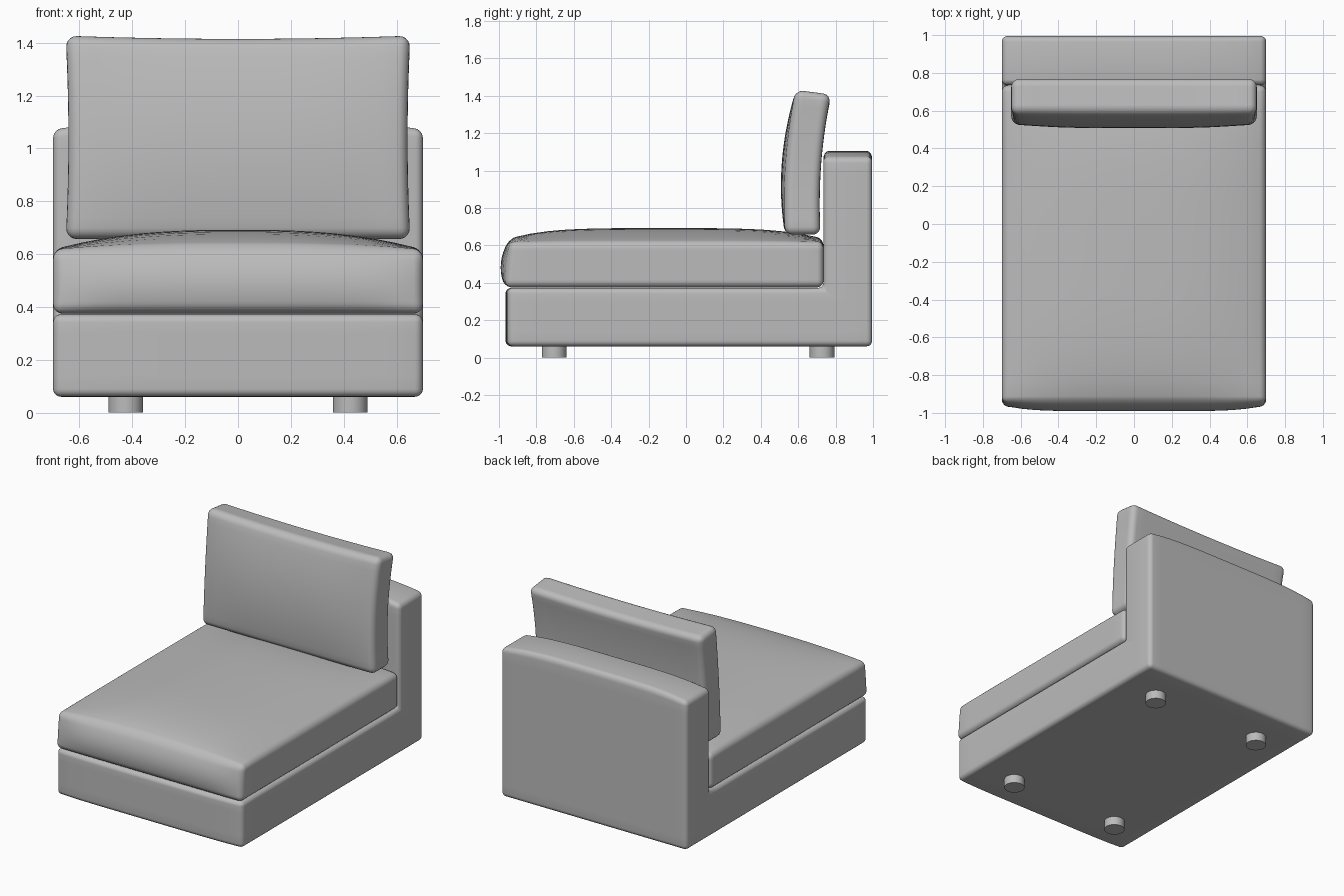
import bpy, bmesh, math
from mathutils import Vector

cube = bpy.data.objects.get("Cube")
if cube:
    bpy.data.objects.remove(cube, do_unlink=True)

fabric = bpy.data.materials.new("grey fabric")
fabric.use_nodes = True
GREY = (0.5, 0.5, 0.5, 1)
fabric.diffuse_color = GREY
fabric.node_tree.nodes["Principled BSDF"].inputs["Base Color"].default_value = GREY


def finish(bm, name, angle=60):
    bmesh.ops.recalc_face_normals(bm, faces=bm.faces)
    mesh = bpy.data.meshes.new(name)
    bm.to_mesh(mesh)
    bm.free()
    mesh.materials.append(fabric)
    obj = bpy.data.objects.new(name, mesh)
    bpy.context.collection.objects.link(obj)
    bpy.ops.object.select_all(action="DESELECT")
    obj.select_set(True)
    bpy.context.view_layer.objects.active = obj
    bpy.ops.object.shade_smooth_by_angle(angle=math.radians(angle))
    return obj


def padded(name, half_width, profile, radius, shape, cuts=18):
    """Extrude a side profile across x, round its edges, slice it finely and shape it."""
    bm = bmesh.new()
    face = bm.faces.new([bm.verts.new((-half_width, y, z)) for y, z in profile])
    side = bmesh.ops.extrude_face_region(bm, geom=[face])["geom"]
    verts = [g for g in side if isinstance(g, bmesh.types.BMVert)]
    bmesh.ops.translate(bm, verts=verts, vec=(2 * half_width, 0, 0))
    bmesh.ops.recalc_face_normals(bm, faces=bm.faces)
    bmesh.ops.bevel(bm, geom=bm.edges[:], offset=radius, segments=5,
                    profile=0.5, affect="EDGES", clamp_overlap=True)
    lo = [min(v.co[i] for v in bm.verts) for i in range(3)]
    hi = [max(v.co[i] for v in bm.verts) for i in range(3)]
    for axis in range(3):
        normal = Vector([float(i == axis) for i in range(3)])
        a, b = lo[axis] + radius, hi[axis] - radius
        for k in range(1, cuts):
            point = normal * (a + (b - a) * k / cuts)
            bmesh.ops.bisect_plane(bm, geom=bm.verts[:] + bm.edges[:] + bm.faces[:],
                                   plane_co=point, plane_no=normal, dist=1e-5)
    # Coordinates run from -1 to 1 across the part
    for v in bm.verts:
        u = [2 * (v.co[i] - lo[i]) / (hi[i] - lo[i]) - 1 for i in range(3)]
        v.co += Vector(shape(*u))
    return finish(bm, name)


def dome(t, power=2):
    return max(0.0, 1 - abs(t) ** power)


def box(y0, y1, z0, z1):
    return [(y0, z0), (y1, z0), (y1, z1), (y0, z1)]


# L-shaped frame: base and low backrest, with softly padded top and front
def shape_frame(x, y, z):
    crown = 0.035 * dome(x, 4) * max(0.0, (z - 0.8) / 0.2)
    front = -0.012 * dome(x, 6) if y < -0.9 else 0
    return 0, front, crown


padded("frame", 0.7, [(-0.953, 0.06), (0.995, 0.06), (0.995, 1.07), (0.735, 1.07),
                      (0.735, 0.372), (-0.953, 0.372)], 0.03, shape_frame)


# Seat cushion: crowned top and rounded front
def shape_seat(x, y, z):
    up = (z + 1) / 2
    top = 0.075 * dome(x, 2.6) * (0.25 + 0.75 * dome(y, 4)) * up
    ahead = max(0.0, -y) ** 6
    front = ahead * (0.025 * up - 0.035 * dome(x, 6) * dome(z, 2))
    return 0, front, top


padded("seat_cushion", 0.7, box(-0.967, 0.735, 0.375, 0.617), 0.035, shape_seat)


# Back cushion: puffed front, pinched edges, leaning against the backrest
def shape_pillow(x, y, z):
    puff = dome(x, 4) * dome(z, 2)
    lean = 0.028 * z + 0.022 * z * z
    pinch = -0.01 * x * dome(z)
    depth = -0.035 * puff if y < 0 else 0.01 * puff
    sag = -0.012 * dome(x) * max(0.0, z) - 0.012 * y * max(0.0, z)
    return pinch, lean + depth * abs(y) - 0.012 * y * dome(z) * dome(x, 8), sag


padded("back_cushion", 0.652, box(0.535, 0.725, 0.657, 1.42), 0.042, shape_pillow)

# Four short round feet
for side, x in (("right", -0.425), ("left", 0.425)):
    for end, y in (("front", -0.705), ("back", 0.727)):
        bm = bmesh.new()
        bmesh.ops.create_cone(bm, cap_ends=True, segments=32, radius1=0.066,
                              radius2=0.066, depth=0.075)
        bmesh.ops.translate(bm, verts=bm.verts, vec=(x, y, 0.0375))
        finish(bm, f"{end}_{side}_foot", 40)
